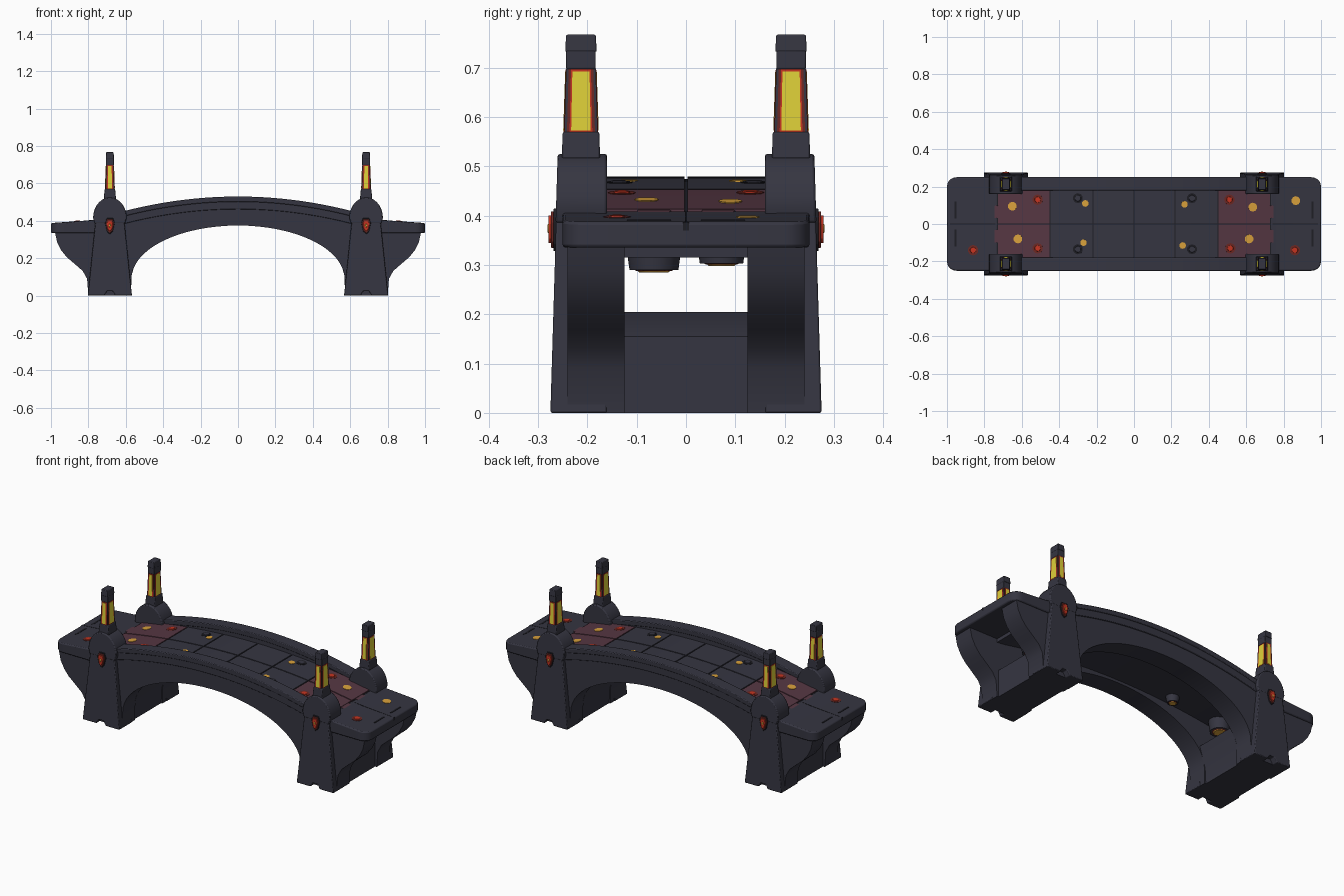
import bpy, bmesh, math
from mathutils import Vector

if "Cube" in bpy.data.objects:
    bpy.data.objects.remove(bpy.data.objects["Cube"])


def material(name, r, g, b):
    m = bpy.data.materials.new(name)
    m.diffuse_color = (r, g, b, 1)
    m.use_nodes = True
    m.node_tree.nodes["Principled BSDF"].inputs["Base Color"].default_value = m.diffuse_color
    return m


SLATE = material("slate stone", 0.036, 0.036, 0.053)
GROOVE = material("dark groove", 0.013, 0.013, 0.018)
PLUM = material("plum stone", 0.092, 0.038, 0.056)
MAROON = material("maroon", 0.15, 0.022, 0.018)
RED = material("red", 0.56, 0.035, 0.015)
ORANGE = material("orange", 0.70, 0.36, 0.045)
YELLOW = material("yellow glow", 0.74, 0.64, 0.04)


def finish(name, bm, mat, bevel=0):
    bmesh.ops.recalc_face_normals(bm, faces=bm.faces[:])
    me = bpy.data.meshes.new(name)
    bm.to_mesh(me)
    bm.free()
    ob = bpy.data.objects.new(name, me)
    bpy.context.collection.objects.link(ob)
    me.materials.append(mat)
    if bevel:
        mod = ob.modifiers.new("soft edges", 'BEVEL')
        mod.width, mod.segments, mod.limit_method = bevel, 2, 'ANGLE'
        mod.angle_limit = math.radians(40)
    bpy.context.view_layer.objects.active = ob
    ob.select_set(True)
    bpy.ops.object.shade_smooth_by_angle(angle=math.radians(30))
    ob.select_set(False)
    return ob


def prism(name, pts, y0, y1, mat=SLATE, bevel=0, lean=0, corner=0):
    """Extrude an x-z outline from y0 to y1; lean pulls the y1 side in with height."""
    bm = bmesh.new()
    a = [bm.verts.new((x, y0, z)) for x, z in pts]
    b = [bm.verts.new((x, y1 - lean * z, z)) for x, z in pts]
    bm.faces.new(a)
    bm.faces.new(b)
    for i in range(len(pts)):
        j = (i + 1) % len(pts)
        bm.faces.new((a[i], a[j], b[j], b[i]))
    if corner:  # round the plan corners at the outermost x
        far = max(abs(x) for x, z in pts) - 1e-4
        edges = [e for e in bm.edges if all(abs(v.co.x) > far for v in e.verts)
                 and abs(e.verts[0].co.z - e.verts[1].co.z) > 0.01]
        bmesh.ops.bevel(bm, geom=edges, offset=corner, segments=5, profile=0.5,
                        affect='EDGES')
    return finish(name, bm, mat, bevel)


def strip(name, x0, x1, n, y0, y1, top, bottom, mat=SLATE, bevel=0, **kw):
    xs = [x0 + (x1 - x0) * i / n for i in range(n + 1)]
    pts = [(x, top(x)) for x in xs] + [(x, bottom(x)) for x in reversed(xs)]
    return prism(name, pts, y0, y1, mat, bevel, **kw)


def frustum(name, cx, cy, z0, z1, lo, hi, mat=SLATE, bevel=0):
    bm = bmesh.new()
    bmesh.ops.create_cube(bm, size=2)
    for v in bm.verts:
        h = hi if v.co.z > 0 else lo
        v.co = (cx + v.co.x * h[0], cy + v.co.y * h[1], z1 if v.co.z > 0 else z0)
    return finish(name, bm, mat, bevel)


def floor(x):
    x = abs(x)
    return 0.475 - 0.125 * x * x if x < 0.76 else 0.403 - 0.07 * (x - 0.76)


def rail(x):
    return 0.53 - 0.21 * x * x


def stud(name, x, y, r, h, mat, taper=1.0, sides=10):
    """Round stud set in the sloping floor, standing h proud of it."""
    bm = bmesh.new()
    bmesh.ops.create_cone(bm, cap_ends=True, segments=sides, radius1=r,
                          radius2=r * taper, depth=h + 0.004)
    ob = finish(name, bm, mat)
    slope = (floor(x + 0.01) - floor(x - 0.01)) / 0.02
    surface = floor(x) + (0.004 if abs(x) < 0.73 else 0.001)
    ob.location = (x, y, surface + (h - 0.004) / 2)
    ob.rotation_euler.y = -math.atan(slope)
    return ob


# Arched deck, dark in the joints on top
deck = strip("deck", -0.8, 0.8, 32, -0.235, 0.235, lambda x: floor(x) - 0.001,
             lambda x: floor(x) - 0.085)
deck.data.materials.append(GROOVE)
for p in deck.data.polygons:
    if p.normal.z > 0.7:
        p.material_index = 1

# Side walls: great arch between the legs and a curved bracket at each end
bracket = [(0.98, 0.345), (0.967, 0.285), (0.945, 0.242), (0.915, 0.205), (0.87, 0.167),
           (0.83, 0.132), (0.807, 0.09), (0.80, 0.0), (0.572, 0.0)]
arch = [(0.57 * math.cos(t), 0.09 + 0.285 * math.sin(t))
        for t in [math.pi * i / 32 for i in range(33)]]
crown = [(-0.8 + 0.05 * i, floor(-0.8 + 0.05 * i) - 0.01) for i in range(33)]
outline = bracket + arch + [(-x, z) for x, z in reversed(bracket)] + crown
for s in (-1, 1):
    prism("side_wall", outline, s * 0.125, s * 0.24)
    # Parapet coping and the moulding below it
    strip("parapet", -0.78, 0.78, 32, s * 0.18, s * 0.25, rail,
          lambda x: rail(x) - 0.028, bevel=0.004)
    strip("parapet_moulding", -0.77, 0.77, 32, s * 0.184, s * 0.246,
          lambda x: rail(x) - 0.026, lambda x: rail(x) - 0.068, bevel=0.003)

# Floor slabs, plum next to the piers
joints = [0.0, 0.22, 0.45, 0.73]
for sx in (-1, 1):
    for sy in (-1, 1):
        for i in range(3):
            a, b = sx * (joints[i] + 0.003), sx * (joints[i + 1] - 0.003)
            strip("floor_slab", a, b, 6, sy * 0.003, sy * 0.181,
                  lambda x: floor(x) + 0.004, lambda x: floor(x) - 0.01,
                  PLUM if i == 2 else SLATE)

for s in (-1, 1):
    # End landings with rounded corners
    strip("end_landing", s * 0.73, s * 1.0, 4, -0.25, 0.25, lambda x: floor(x) + 0.001,
          lambda x: 0.335, bevel=0.006, corner=0.05)
    strip("landing_joint", s * 0.74, s * 0.985, 3, -0.002, 0.002,
          lambda x: floor(x) + 0.002, lambda x: floor(x) - 0.004, GROOVE)
    frustum("landing_notch", s * 0.993, 0, 0.37, 0.387, (0.0075, 0.006), (0.0075, 0.006),
            GROOVE)
    for sy in (-1, 1):
        frustum("landing_slot", s * 0.955, sy * 0.075, 0.385, 0.392, (0.005, 0.045),
                (0.005, 0.045), GROOVE)
        # Plum stain spilling onto the landing
        stud("plum_stain", s * 0.735, sy * 0.065, 0.035, 0.001, PLUM, sides=9)
    # Low wall joining the two legs
    prism("cross_wall", [(s * x, z) for x, z in
          [(0.58, 0), (0.79, 0), (0.79, 0.155), (0.70, 0.205), (0.54, 0.205),
           (0.575, 0.09)]], -0.13, 0.13)

# Piers with domed heads, ornaments and lanterns
body = [(-0.118, 0), (-0.03, 0), (-0.015, 0.025), (0.015, 0.025), (0.03, 0),
        (0.118, 0), (0.076, 0.41), (-0.076, 0.41)]
dome = [(-0.08, 0.385), (0.08, 0.385)] + [
    (0.09 * math.cos(t), 0.415 + 0.11 * math.sin(t))
    for t in [math.pi * i / 14 for i in range(15)]]
gem = [(-0.013, 0.405), (0.013, 0.405), (0.02, 0.385), (0.012, 0.35), (0, 0.338),
       (-0.012, 0.35), (-0.02, 0.385)]
for sx in (-1, 1):
    cx = sx * 0.685
    for sy in (-1, 1):
        cy = sy * 0.213
        prism("pier", [(cx + x, z) for x, z in body], sy * 0.16, sy * 0.275,
              lean=sy * 0.03, bevel=0.004)
        prism("pier_head", [(cx + x, z) for x, z in dome], sy * 0.16, sy * 0.276,
              lean=sy * 0.03, bevel=0.005)
        # Gem in a maroon setting with a bright heart
        for name, k, out, mat in (("gem_backing", 1.3, 0.269, GROOVE),
                                  ("gem_setting", 1.12, 0.274, MAROON),
                                  ("gem", 0.85, 0.279, RED),
                                  ("gem_heart", 0.28, 0.281, ORANGE)):
            prism(name, [(cx + x * k, 0.374 + (z - 0.374) * k) for x, z in gem],
                  sy * 0.25, sy * out, mat, 0.002)
        # Lantern
        frustum("lantern_base", cx, cy, 0.515, 0.57, (0.033, 0.039), (0.028, 0.037),
                bevel=0.004)
        lo, hi = Vector((0.0235, 0.033)), Vector((0.0195, 0.029))
        frustum("lantern_core", cx, cy, 0.56, 0.70, lo, hi)
        for name, mat, wx, wy, out, z0, z1 in (
                ("lantern_frame", MAROON, 0.88, 0.86, 0.001, 0.567, 0.698),
                ("lantern_trim", RED, 0.66, 0.70, 0.002, 0.569, 0.696),
                ("lantern_glass", YELLOW, 0.48, 0.60, 0.003, 0.573, 0.692)):
            for k in (0, 1):
                def size(h):
                    return (h.x + out, h.y * wy) if k == 0 else (h.x * wx, h.y + out)
                frustum(name, cx, cy, z0, z1, size(lo), size(hi), mat)
        frustum("lantern_collar", cx, cy, 0.697, 0.735, (0.022, 0.030), (0.022, 0.030),
                bevel=0.003)
        frustum("lantern_cap", cx, cy, 0.732, 0.767, (0.022, 0.032), (0.020, 0.030),
                bevel=0.003)

# Round inlays and studs on the floor
for x, y in ((0.865, 0.125), (0.635, 0.09), (0.615, -0.08), (0.27, 0.105), (0.26, -0.115),
             (-0.65, 0.095), (-0.62, -0.08), (-0.26, 0.11), (-0.27, -0.1)):
    stud("orange_inlay", x, y, 0.024 if abs(x) > 0.5 else 0.018, 0.002, ORANGE)
for x, y in ((0.51, 0.13), (0.515, -0.13), (0.86, -0.14), (-0.515, 0.13), (-0.515, -0.13),
             (-0.86, -0.14)):
    stud("stud_ring", x, y, 0.028, 0.0015, MAROON)
    stud("red_stud", x, y, 0.019, 0.004, RED, 0.8)
for x in (-0.3, 0.31):
    for y in (-0.135, 0.138):
        stud("stud_seat", x, y, 0.027, 0.0015, GROOVE)
        stud("stone_stud", x, y, 0.02, 0.004, SLATE, 0.8)

# Bosses hanging beneath the deck, tipped with coloured inlays
bosses = [(-0.31, -0.065, 0.345, 0.036)]
for s in (-1, 1):
    bosses += [(s * 0.62, -0.065, 0.290, 0.062), (s * 0.635, 0.072, 0.303, 0.055)]
for x, y, z, r in bosses:
    for name, k, top, low, mat in (("under_boss", 1, 0.36, z, SLATE),
                                   ("under_boss_ring", 0.72, z + 0.002, z - 0.002, MAROON),
                                   ("under_boss_inlay", 0.6, z + 0.002, z - 0.005, ORANGE)):
        bm = bmesh.new()
        bmesh.ops.create_cone(bm, cap_ends=True, segments=14, radius1=r * k * 0.8,
                              radius2=r * k, depth=top + 0.02 * (k == 1) - low)
        finish(name, bm, mat).location = (x, y, (top + 0.02 * (k == 1) + low) / 2)
